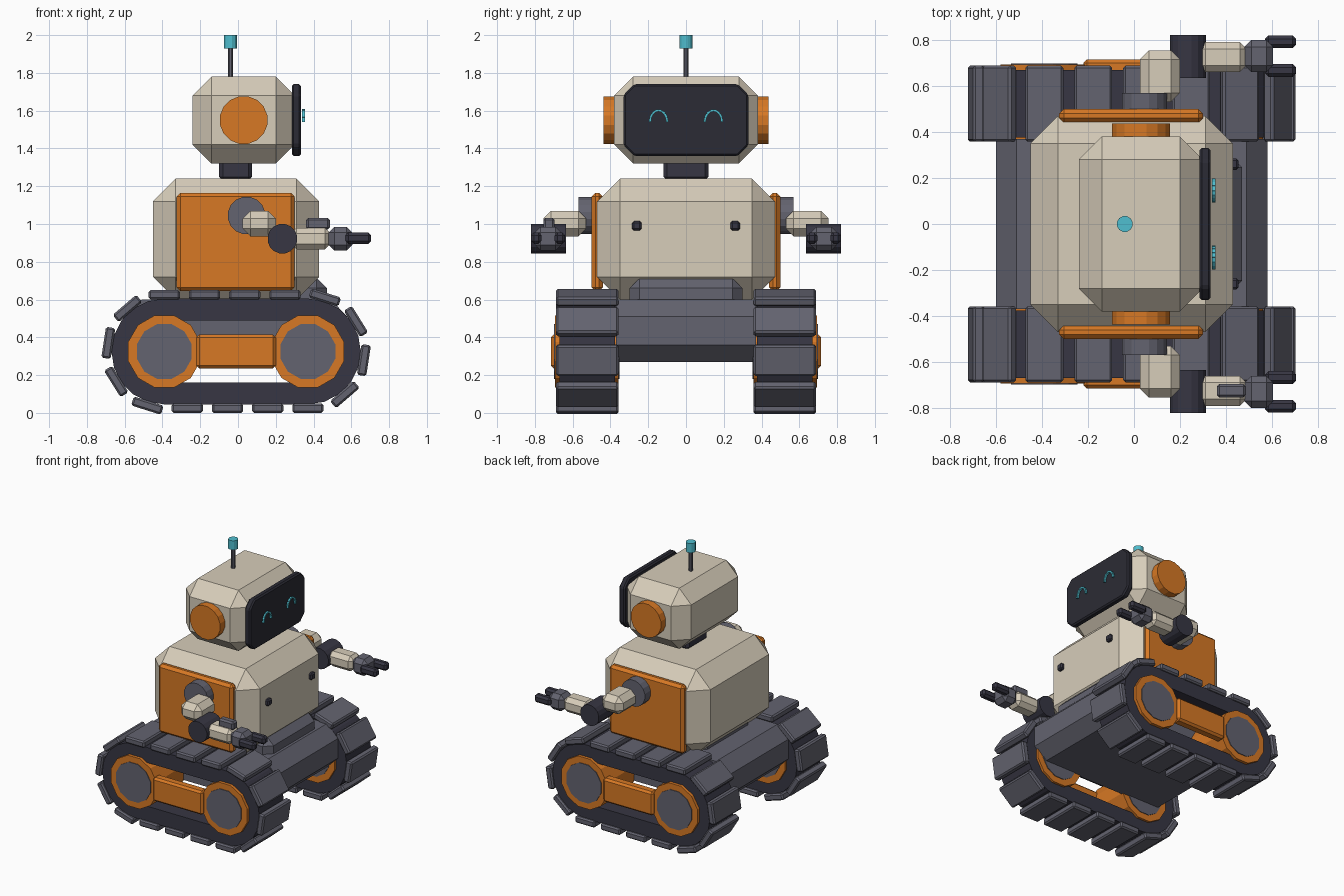
import bpy
import bmesh
from math import sin, cos, pi
from mathutils import Matrix, Vector

old = bpy.data.objects.get("Cube")
if old:
    bpy.data.objects.remove(old, do_unlink=True)


def material(name, rgb):
    m = bpy.data.materials.new(name)
    m.use_nodes = True
    m.diffuse_color = (*rgb, 1)
    m.node_tree.nodes["Principled BSDF"].inputs["Base Color"].default_value = (*rgb, 1)
    return m


BEIGE = material("warm beige", (0.68, 0.61, 0.49))
ORANGE = material("orange", (0.68, 0.19, 0.018))
GREY = material("slate grey", (0.125, 0.125, 0.16))
DARK = material("dark slate", (0.038, 0.037, 0.056))
BLACK = material("visor black", (0.024, 0.024, 0.035))
TEAL = material("glowing teal", (0.08, 0.52, 0.63))


def finish(name, bm, mat, bevel=0.0, loc=(0, 0, 0), rot_y=0.0):
    bmesh.ops.recalc_face_normals(bm, faces=bm.faces[:])
    mesh = bpy.data.meshes.new(name)
    bm.to_mesh(mesh)
    bm.free()
    mesh.materials.append(mat)
    ob = bpy.data.objects.new(name, mesh)
    ob.location = loc
    ob.rotation_euler = (0, rot_y, 0)
    bpy.context.collection.objects.link(ob)
    if bevel:
        mod = ob.modifiers.new("chamfer", "BEVEL")
        mod.width = bevel
        mod.segments = 1
        mod.limit_method = "ANGLE"
    return ob


def box(name, centre, size, mat, bevel=0.0, rot_y=0.0):
    bm = bmesh.new()
    bmesh.ops.create_cube(bm, size=1)
    bmesh.ops.scale(bm, vec=size, verts=bm.verts)
    return finish(name, bm, mat, bevel, centre, rot_y)


def span(name, x, y, z, mat, bevel=0.0):
    """Box given by its low and high limit on each axis."""
    lims = (x, y, z)
    return box(name, [(a + b) / 2 for a, b in lims], [abs(b - a) for a, b in lims], mat, bevel)


def cylinder(name, centre, radius, length, mat, axis="Y", sides=16, bevel=0.0):
    bm = bmesh.new()
    bmesh.ops.create_cone(bm, cap_ends=True, segments=sides, radius1=radius,
                          radius2=radius, depth=length)
    bmesh.ops.rotate(bm, matrix=Matrix.Rotation(pi / sides, 3, "Z"), verts=bm.verts)
    if axis == "Y":
        bmesh.ops.rotate(bm, matrix=Matrix.Rotation(pi / 2, 3, "X"), verts=bm.verts)
    return finish(name, bm, mat, bevel, centre)


def prism(name, points, offset, mat, bevel=0.0):
    """Flat outline pushed along an offset."""
    bm = bmesh.new()
    face = bm.faces.new([bm.verts.new(p) for p in points])
    new = bmesh.ops.extrude_face_region(bm, geom=[face])["geom"]
    bmesh.ops.translate(bm, vec=offset, verts=[v for v in new if isinstance(v, bmesh.types.BMVert)])
    return finish(name, bm, mat, bevel)


def octagon(lo_u, hi_u, lo_v, hi_v, c):
    return [(lo_u + c, lo_v), (hi_u - c, lo_v), (hi_u, lo_v + c), (hi_u, hi_v - c),
            (hi_u - c, hi_v), (lo_u + c, hi_v), (lo_u, hi_v - c), (lo_u, lo_v + c)]


# Chassis and torso
prism("chassis", [(u, -0.37, v) for u, v in octagon(-0.60, 0.58, 0.27, 0.60, 0.09)],
      (0, 0.74, 0), GREY)
span("waist_block", (-0.35, 0.47), (-0.30, 0.30), (0.5, 0.715), GREY, 0.055)
span("torso", (-0.45, 0.43), (-0.47, 0.47), (0.60, 1.24), BEIGE, 0.12)

# Head, visor and antenna
span("neck", (-0.10, 0.075), (-0.12, 0.12), (1.23, 1.36), DARK, 0.02)
span("head", (-0.24, 0.30), (-0.38, 0.38), (1.32, 1.78), BEIGE, 0.10)
prism("visor", [(0.285, u, v) for u, v in octagon(-0.33, 0.33, 1.36, 1.74, 0.055)],
      (0.048, 0, 0), BLACK, 0.01)
cylinder("antenna_rod", (-0.04, 0, 1.85), 0.014, 0.18, GREY, "Z", 10)
cylinder("antenna_tip", (-0.04, 0, 1.965), 0.035, 0.07, TEAL, "Z", 12)

# Track path: two arcs joined by straights
WHEEL_X = (-0.39, 0.37)
AXLE_Z = 0.325
STRAIGHT = WHEEL_X[1] - WHEEL_X[0]
PAD_R = 0.30


def track_point(s):
    """Position and tilt at distance s clockwise from the top left."""
    half = STRAIGHT + pi * PAD_R
    turn = pi * int(s / half + 1e-6)
    s -= turn / pi * half
    tilt = max(0.0, s - STRAIGHT) / PAD_R
    x = min(s, STRAIGHT) - STRAIGHT / 2 + PAD_R * sin(tilt)
    z = PAD_R * cos(tilt)
    flip = cos(turn)
    return x * flip + sum(WHEEL_X) / 2, z * flip + AXLE_Z, tilt + turn


def stadium(r, steps=10):
    pts = []
    for x, start in ((WHEEL_X[1], 0), (WHEEL_X[0], pi)):
        for i in range(steps + 1):
            a = start + pi * i / steps
            pts.append((x + r * sin(a), AXLE_Z + r * cos(a)))
    return pts


def band(name, outer, inner, y0, y1, mat):
    bm = bmesh.new()
    rings = [[bm.verts.new((x, y, z)) for x, z in stadium(r)]
             for r, y in ((outer, y0), (outer, y1), (inner, y1), (inner, y0))]
    n = len(rings[0])
    for k in range(4):
        a, b = rings[k], rings[(k + 1) % 4]
        for i in range(n):
            j = (i + 1) % n
            bm.faces.new((a[i], a[j], b[j], b[i]))
    return finish(name, bm, mat)


for s, side in ((1, "left"), (-1, "right")):
    # Tracks
    band(f"{side}_track_band", 0.28, 0.165, s * 0.375, s * 0.67, DARK)
    loop_length = 2 * (STRAIGHT + pi * PAD_R)
    for i in range(16):
        x, z, tilt = track_point(loop_length * i / 16)
        box(f"{side}_track_pad_{i + 1}", (x, s * 0.523, z), (0.165, 0.33, 0.05), GREY, 0.01, tilt)
    for x, end in zip(WHEEL_X, ("rear", "front")):
        cylinder(f"{side}_{end}_wheel", (x, s * 0.525, AXLE_Z), 0.198, 0.335, ORANGE, sides=12)
        cylinder(f"{side}_{end}_hub", (x, s * 0.525, AXLE_Z), 0.15, 0.345, GREY, sides=12)
    span(f"{side}_wheel_link", (-0.22, 0.20), (s * 0.64, s * 0.715), (0.235, 0.415), ORANGE, 0.015)

    # Side panel, ear, chest stud
    span(f"{side}_side_panel", (-0.325, 0.30), (s * 0.44, s * 0.50), (0.645, 1.165), ORANGE, 0.02)
    cylinder(f"{side}_ear", (0.03, s * 0.40, 1.55), 0.128, 0.075, ORANGE)
    box(f"{side}_chest_stud", (0.435, s * 0.26, 0.99), (0.04, 0.05, 0.05), DARK, 0.01)

    # Smiling eye: short bars along an arch
    arch = [Vector((0.34, s * 0.145 + 0.046 * cos(a), 1.54 + 0.062 * sin(a)))
            for a in [pi * i / 8 for i in range(9)]]
    for i, (p, q) in enumerate(zip(arch, arch[1:])):
        d = (q - p).normalized()
        side_dir = Vector((0, -d.z, d.y)) * 0.006
        prism(f"{side}_eye_{i + 1}", [p + side_dir, q + side_dir, q - side_dir, p - side_dir],
              (0.014, 0, 0), TEAL)

    # Arm
    cylinder(f"{side}_shoulder", (0.045, s * 0.52, 1.045), 0.10, 0.10, GREY)
    span(f"{side}_upper_arm", (0.025, 0.20), (s * 0.53, s * 0.755), (0.935, 1.07), BEIGE, 0.04)
    cylinder(f"{side}_elbow", (0.235, s * 0.728, 0.922), 0.079, 0.185, DARK)
    span(f"{side}_forearm", (0.28, 0.49), (s * 0.66, s * 0.79), (0.865, 0.98), BEIGE, 0.03)
    span(f"{side}_palm", (0.48, 0.605), (s * 0.66, s * 0.80), (0.86, 0.985), GREY, 0.03)
    for y0, y1, label in ((0.64, 0.695, "inner"), (0.765, 0.82, "outer")):
        span(f"{side}_{label}_finger", (0.57, 0.705), (s * y0, s * y1), (0.895, 0.955), DARK, 0.015)

# Forearm gadget on the right arm only
span("forearm_gadget", (0.36, 0.487), (-0.755, -0.695), (0.97, 1.033), GREY, 0.012)
